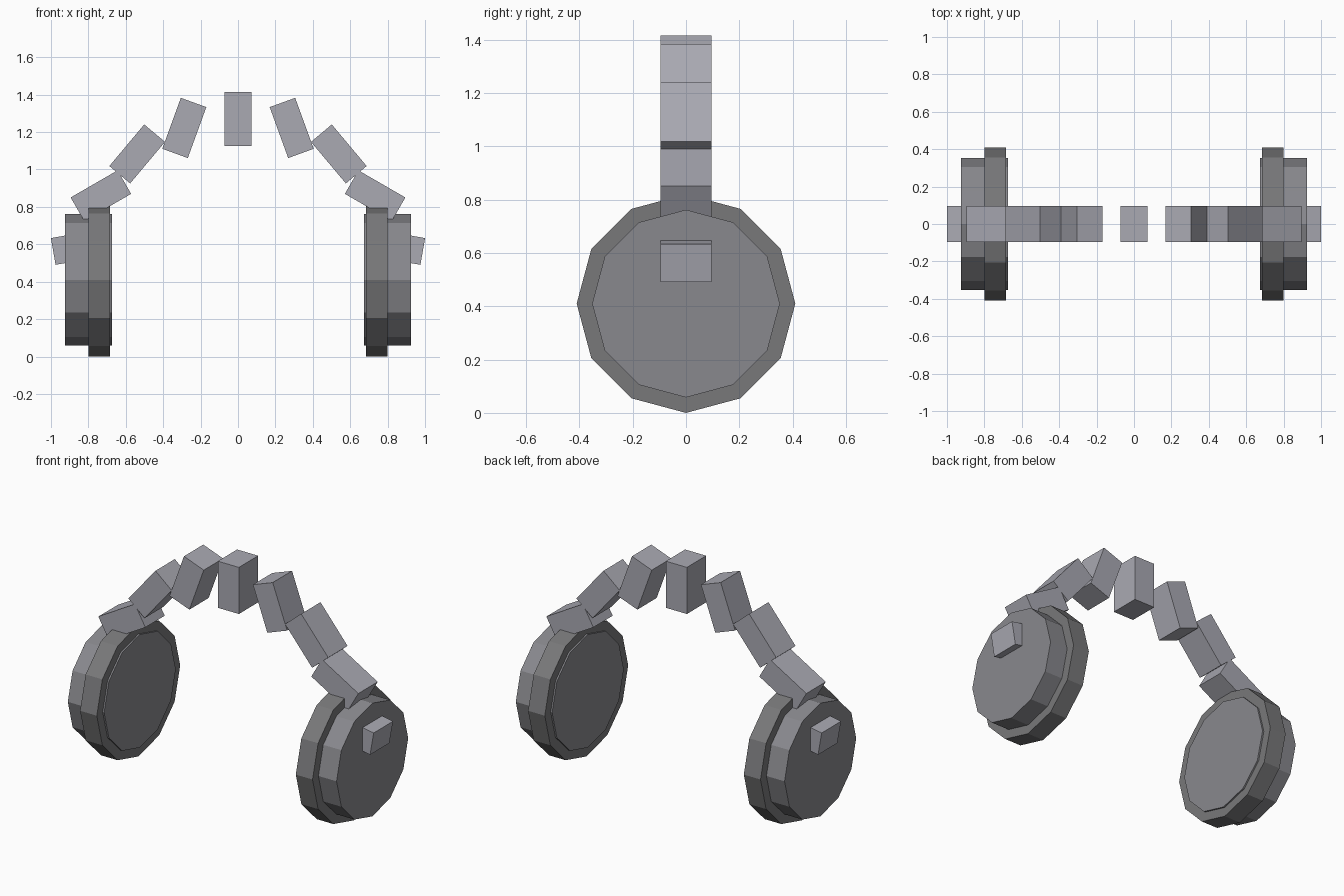
import bpy
from math import radians

if "Cube" in bpy.data.objects:
    bpy.data.objects.remove(bpy.data.objects["Cube"])


def material(name, rgb):
    m = bpy.data.materials.new(name)
    m.diffuse_color = (*rgb, 1)
    m.use_nodes = True
    m.node_tree.nodes["Principled BSDF"].inputs["Base Color"].default_value = m.diffuse_color
    return m


BAND = material("band_grey", (0.40, 0.40, 0.45))
CUP = material("cup_grey", (0.25, 0.25, 0.27))
CUSHION = material("cushion_dark", (0.19, 0.19, 0.195))


def band_block(name, x, z, angle):
    bpy.ops.mesh.primitive_cube_add(size=1, location=(x, 0, z), rotation=(0, radians(angle), 0))
    ob = bpy.context.object
    ob.name = name
    ob.scale = (0.145, 0.19, 0.29)
    ob.data.materials.append(BAND)


def disc(name, x0, x1, radius, mat):
    # 12-sided disc lying along x, corner pointing down
    bpy.ops.mesh.primitive_cylinder_add(vertices=12, radius=radius, depth=abs(x1 - x0),
                                        location=((x0 + x1) / 2, 0, 0.41),
                                        rotation=(0, radians(90), 0))
    ob = bpy.context.object
    ob.name = name
    ob.data.materials.append(mat)


# Headband: separate blocks fanned around an arch
band_block("band_top", 0, 1.27, 0)
blocks = [(0.287, 1.222, 20), (0.539, 1.083, 40), (0.733, 0.86, 60), (0.845, 0.587, 80)]

for side, s in (("right", 1), ("left", -1)):
    for i, (x, z, a) in enumerate(blocks):
        # tops lean towards the centre
        band_block(f"band_{side}_{i + 1}", s * x, z, s * (180 - a))
    # Ear cup and the wider cushion around its inner half
    disc(f"ear_cup_{side}", s * 0.675, s * 0.925, 0.352, CUP)
    disc(f"ear_cushion_{side}", s * 0.685, s * 0.80, 0.41, CUSHION)
